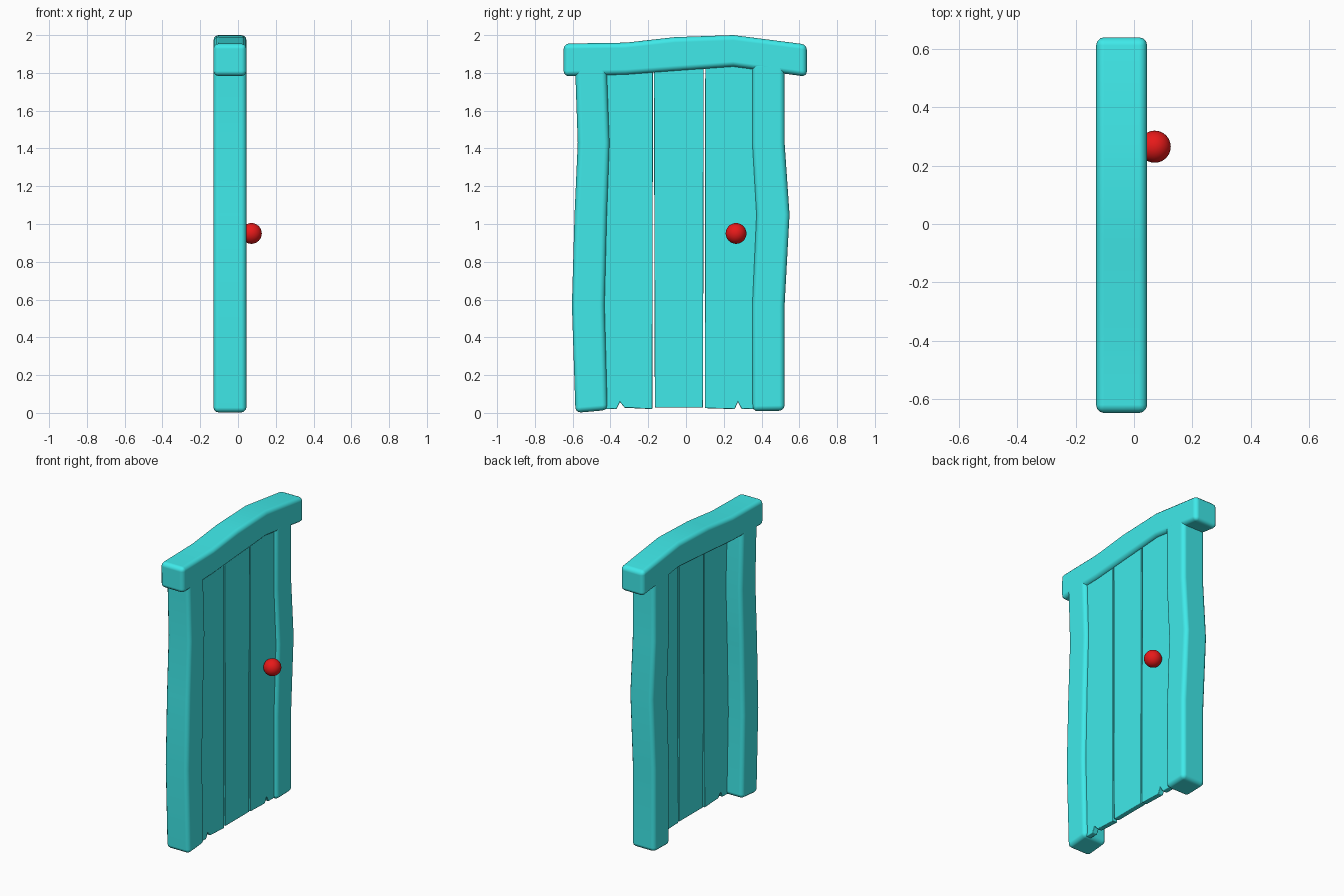
import bpy, bmesh

if "Cube" in bpy.data.objects:
    bpy.data.objects.remove(bpy.data.objects["Cube"])

BACK, FRONT = -0.13, 0.045  # frame depth along x


def material(name, rgb):
    m = bpy.data.materials.new(name)
    m.diffuse_color = (*rgb, 1)
    m.use_nodes = True
    m.node_tree.nodes["Principled BSDF"].inputs["Base Color"].default_value = m.diffuse_color
    return m


teal = material("teal_paint", (0.05, 0.82, 0.82))
red = material("red_paint", (0.8, 0.01, 0.01))


def finish(bm, name, bevel, segments):
    """Turn a bmesh into a smooth, bevelled object."""
    bmesh.ops.recalc_face_normals(bm, faces=bm.faces)
    me = bpy.data.meshes.new(name)
    bm.to_mesh(me)
    bm.free()
    ob = bpy.data.objects.new(name, me)
    bpy.context.collection.objects.link(ob)
    me.materials.append(teal)
    for p in me.polygons:
        p.use_smooth = True
    b = ob.modifiers.new("Bevel", 'BEVEL')
    b.width, b.segments = bevel, segments
    b.limit_method, b.angle_limit = 'ANGLE', 0.6
    b.harden_normals = True
    return ob


def beam(name, side_a, side_b):
    """Bent timber: rectangular sections between two (y, z) outlines."""
    bm = bmesh.new()
    rings = []
    for a, b in zip(side_a, side_b):
        rings.append([bm.verts.new((x, y, z)) for x, (y, z) in
                      ((BACK, a), (FRONT, a), (FRONT, b), (BACK, b))])
    for r, s in zip(rings, rings[1:]):
        for i in range(4):
            j = (i + 1) % 4
            bm.faces.new((r[i], r[j], s[j], s[i]))
    bm.faces.new(rings[0])
    bm.faces.new(rings[-1])
    return finish(bm, name, 0.028, 3)


def plank(name, outline, x0=-0.015, x1=0.022):
    """Flat board extruded from a (y, z) outline."""
    bm = bmesh.new()
    f = bm.faces.new([bm.verts.new((x0, y, z)) for y, z in outline])
    ext = bmesh.ops.extrude_face_region(bm, geom=[f])
    verts = [v for v in ext["geom"] if isinstance(v, bmesh.types.BMVert)]
    bmesh.ops.translate(bm, verts=verts, vec=(x1 - x0, 0, 0))
    return finish(bm, name, 0.005, 2)


# Side posts
beam("left_post",
     [(-0.585, 0.0), (-0.604, 0.57), (-0.59, 1.05), (-0.573, 1.43), (-0.588, 1.86)],
     [(-0.415, 0.015), (-0.43, 0.57), (-0.418, 1.05), (-0.404, 1.43), (-0.42, 1.86)])
beam("right_post",
     [(0.352, 0.008), (0.35, 0.57), (0.372, 1.05), (0.35, 1.43), (0.35, 1.86)],
     [(0.522, 0.012), (0.522, 0.57), (0.548, 1.05), (0.522, 1.43), (0.522, 1.86)])

# Crooked lintel
beam("lintel",
     [(-0.648, 1.782), (-0.32, 1.79), (-0.06, 1.81), (0.25, 1.832), (0.64, 1.78)],
     [(-0.648, 1.955), (-0.32, 1.96), (-0.06, 1.989), (0.25, 2.0), (0.64, 1.95)])

# Door planks, the outer two with a chipped bottom edge
plank("left_plank", [(-0.45, 0.02), (-0.368, 0.02), (-0.35, 0.058), (-0.325, 0.027),
                     (-0.178, 0.02), (-0.175, 1.85), (-0.45, 1.85)])
plank("middle_plank", [(-0.165, 0.028), (0.09, 0.028), (0.094, 1.85), (-0.17, 1.85)])
plank("right_plank", [(0.1, 0.025), (0.258, 0.02), (0.275, 0.058), (0.295, 0.02),
                      (0.39, 0.02), (0.39, 1.85), (0.102, 1.85)])

# Door knob
bpy.ops.mesh.primitive_uv_sphere_add(segments=32, ring_count=16, radius=0.055,
                                     location=(0.071, 0.265, 0.95))
knob = bpy.context.object
knob.name = "knob"
knob.data.materials.append(red)
bpy.ops.object.shade_smooth()
